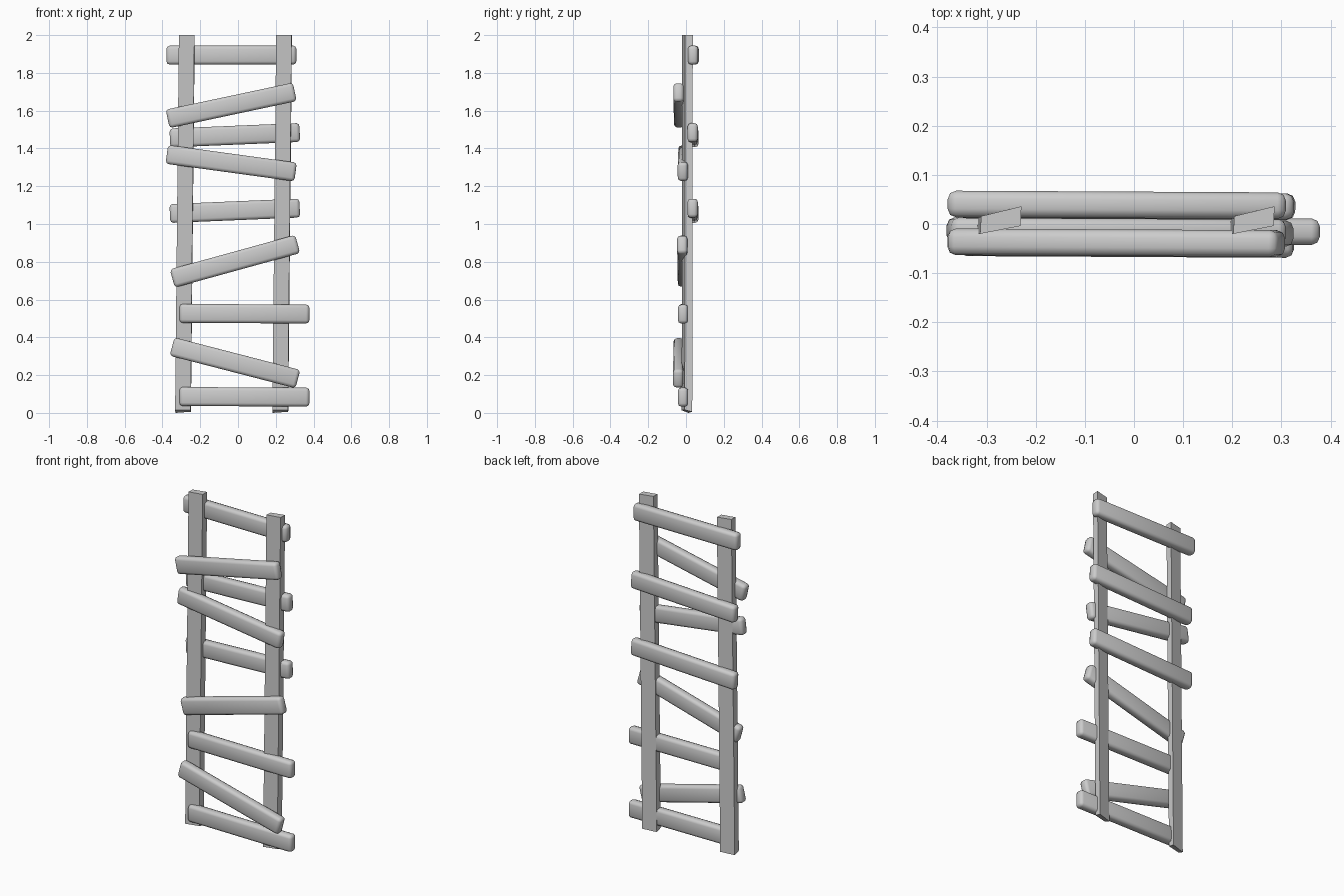
import bpy, bmesh
from math import radians
from mathutils import Matrix

if "Cube" in bpy.data.objects:
    bpy.data.objects.remove(bpy.data.objects["Cube"])


def finish(bm, name, smooth):
    bmesh.ops.recalc_face_normals(bm, faces=bm.faces[:])
    mesh = bpy.data.meshes.new(name)
    bm.to_mesh(mesh)
    bm.free()
    ob = bpy.data.objects.new(name, mesh)
    bpy.context.collection.objects.link(ob)
    if smooth:
        bpy.context.view_layer.objects.active = ob
        ob.select_set(True)
        bpy.ops.object.shade_smooth_by_angle(angle=radians(50))
        ob.select_set(False)
    return ob


# Side rail: skewed board, leaning slightly, with a roughly cut foot
def rail(name, dx):
    section = [(-0.313, -0.02), (-0.231, -0.004), (-0.229, 0.036), (-0.311, 0.016)]
    foot = [0.014, 0.016, 0.006, 0.0]
    bm = bmesh.new()
    low = [bm.verts.new((x + dx - 0.02, y - 0.003, z)) for (x, y), z in zip(section, foot)]
    top = [bm.verts.new((x + dx, y, 2.0)) for x, y in section]
    bm.faces.new(low)
    bm.faces.new(top)
    for i in range(4):
        j = (i + 1) % 4
        bm.faces.new((low[i], low[j], top[j], top[i]))
    return finish(bm, name, False)


# Rung: rounded plank, tilted in the front plane
def rung(name, x, y, z, tilt):
    bm = bmesh.new()
    bmesh.ops.create_cube(bm, size=1)
    bmesh.ops.scale(bm, vec=(0.688, 0.054, 0.1), verts=bm.verts)
    bmesh.ops.bevel(bm, geom=bm.edges[:], offset=0.017, segments=2,
                    profile=0.5, affect='EDGES')
    ob = finish(bm, name, True)
    ob.matrix_world = (Matrix.Translation((x, y, z))
                       @ Matrix.Rotation(radians(-0.3), 4, 'Z')
                       @ Matrix.Rotation(radians(-tilt), 4, 'Y'))
    return ob


rail("left_rail", 0)
rail("right_rail", 0.515)

# x, y, z of centre and tilt, bottom to top
rungs = [
    (0.034, -0.014, 0.085, -0.3),
    (-0.016, -0.040, 0.265, -14.5),
    (0.034, -0.014, 0.525, -0.3),
    (-0.016, -0.018, 0.803, 15.4),
    (-0.017, 0.037, 1.070, 2.4),
    (-0.036, -0.015, 1.322, -7.8),
    (-0.017, 0.037, 1.470, 2.4),
    (-0.036, -0.038, 1.628, 12.0),
    (-0.035, 0.039, 1.894, 0.0),
]
for i, r in enumerate(rungs):
    rung(f"rung_{i + 1}", *r)
